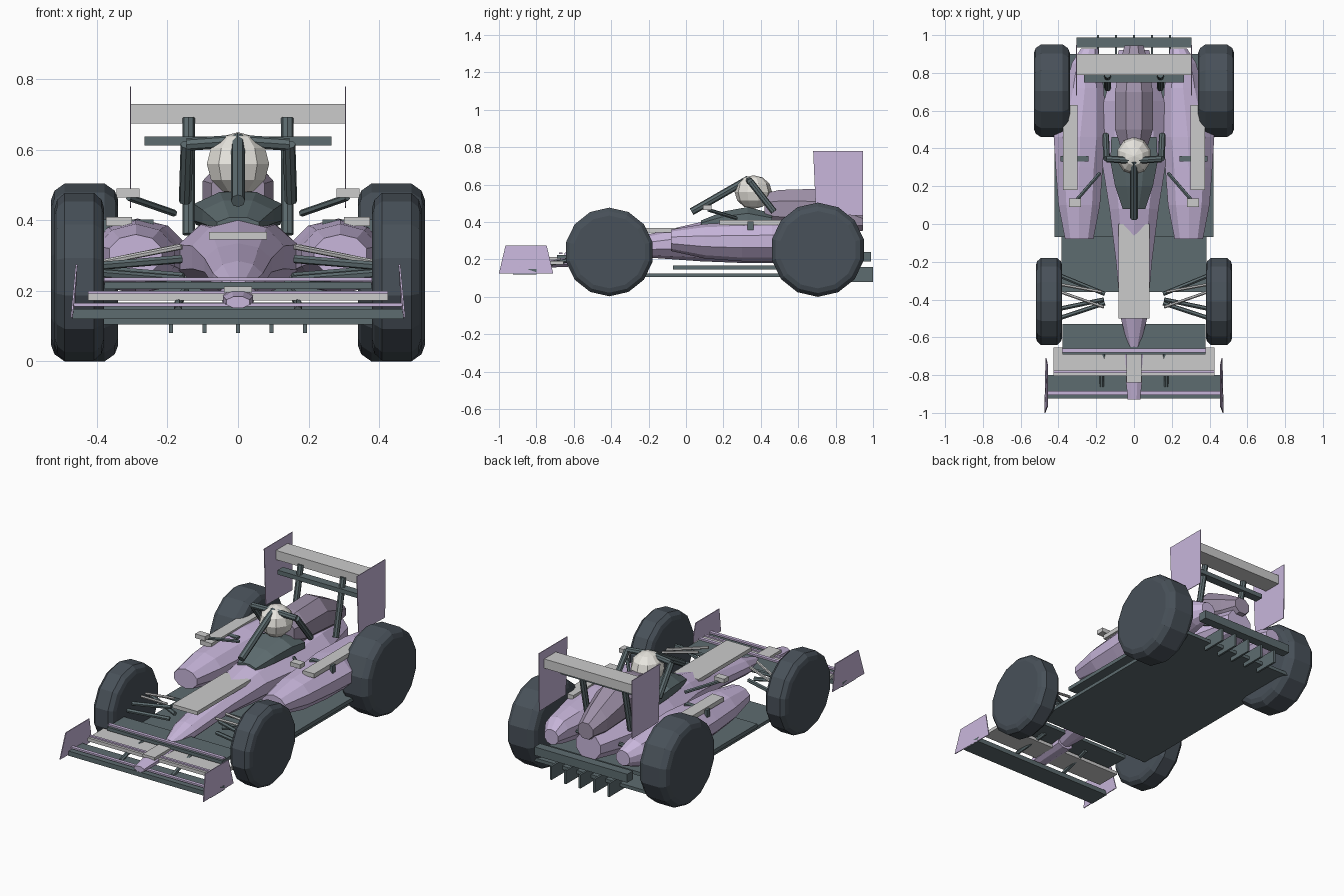
import bpy, bmesh, math
from mathutils import Vector

if "Cube" in bpy.data.objects:
    bpy.data.objects.remove(bpy.data.objects["Cube"])


def material(name, rgb):
    m = bpy.data.materials.new(name)
    m.diffuse_color = (*rgb, 1)
    m.use_nodes = True
    m.node_tree.nodes["Principled BSDF"].inputs["Base Color"].default_value = m.diffuse_color
    return m


LILAC = material("lilac", (0.58, 0.47, 0.71))
MAUVE = material("mauve", (0.34, 0.28, 0.39))
DARK = material("dark_grey", (0.11, 0.15, 0.16))
RUBBER = material("rubber", (0.065, 0.082, 0.10))
LIGHT = material("light_grey", (0.65, 0.66, 0.67))
WHITE = material("off_white", (0.80, 0.78, 0.73))


def finish(name, bm, mat, mirror=False):
    bmesh.ops.recalc_face_normals(bm, faces=bm.faces)
    me = bpy.data.meshes.new(name)
    bm.to_mesh(me)
    bm.free()
    me.materials.append(mat)
    ob = bpy.data.objects.new(name, me)
    bpy.context.collection.objects.link(ob)
    if mirror:
        ob.modifiers.new("mirror", 'MIRROR')
    return ob


def skin(bm, rings, caps=True):
    rings = [[bm.verts.new(p) for p in r] for r in rings]
    n = len(rings[0])
    for a, b in zip(rings, rings[1:]):
        for i in range(n):
            bm.faces.new((a[i], a[(i + 1) % n], b[(i + 1) % n], b[i]))
    if caps:
        bm.faces.new(rings[0])
        bm.faces.new(rings[-1])


def loft(name, sections, mat, sides=10, mirror=False):
    """sections: (y, centre x, half width, z bottom, z top)"""
    bm = bmesh.new()
    rings = []
    for y, cx, hw, z0, z1 in sections:
        ring = []
        for i in range(sides):
            a = 2 * math.pi * (i + 0.5) / sides
            ring.append((cx + hw * math.cos(a) / math.cos(math.pi / sides), y,
                         (z0 + z1) / 2 + (z1 - z0) / 2 * math.sin(a)))
        rings.append(ring)
    skin(bm, rings)
    return finish(name, bm, mat, mirror)


def box(name, x, y, z, mat, mirror=False):
    bm = bmesh.new()
    skin(bm, [[(x[0], y[0], h), (x[1], y[0], h), (x[1], y[1], h), (x[0], y[1], h)] for h in z])
    return finish(name, bm, mat, mirror)


def plate(name, pts, thick, mat):
    """side profile of (x, y, z) points thickened along x, mirrored"""
    bm = bmesh.new()
    skin(bm, [[(x + d, y, z) for x, y, z in pts] for d in (-thick / 2, thick / 2)])
    return finish(name, bm, mat, True)


def rods(name, paths, r, mat, mirror=True, sides=6):
    bm = bmesh.new()
    for path in paths:
        for a, b in zip(path, path[1:]):
            a, b = Vector(a), Vector(b)
            d = (b - a).normalized()
            u = d.orthogonal().normalized()
            v = d.cross(u)
            ang = [2 * math.pi * i / sides for i in range(sides)]
            skin(bm, [[p + r * (math.cos(t) * u + math.sin(t) * v) for t in ang] for p in (a, b)])
    return finish(name, bm, mat, mirror)


def wheel(name, x0, x1, y, z, r, sides=14):
    bm = bmesh.new()
    w = x1 - x0
    prof = [(0, .82), (.05, .92), (.2, 1), (.8, 1), (.95, .92), (1, .82)]
    rings = []
    for t, k in prof:
        ang = [2 * math.pi * i / sides for i in range(sides)]
        rings.append([(x0 + t * w, y + r * k * math.sin(a), z - r * k * math.cos(a)) for a in ang])
    skin(bm, rings)
    return finish(name, bm, RUBBER, True)


# Wheels
wheel("front_wheel", .38, .52, -.41, .24, .237)
wheel("rear_wheel", .34, .53, .705, .252, .252)

# Bodywork
loft("nose_tip", [(-.93, 0, .033, .15, .185), (-.84, 0, .042, .15, .20), (-.6, 0, .05, .16, .22)], LILAC, 8)
loft("monocoque", [(-.65, 0, .03, .17, .235), (-.5, 0, .07, .18, .285), (-.2, 0, .095, .21, .335),
                   (.08, 0, .13, .19, .40), (.33, 0, .17, .18, .41), (.65, 0, .16, .18, .42),
                   (.92, 0, .08, .22, .38)], LILAC)
loft("sidepod", [(-.08, .29, .075, .245, .36), (.1, .29, .11, .205, .39), (.3, .29, .125, .19, .40),
                 (.46, .285, .14, .19, .405), (.72, .26, .10, .20, .395), (.85, .255, .075, .22, .38),
                 (.93, .235, .045, .25, .34)], LILAC, 10, True)
loft("engine_cover", [(.42, 0, .075, .38, .56), (.5, 0, .10, .36, .58), (.7, 0, .10, .34, .587),
                      (.85, 0, .075, .33, .51), (.945, 0, .05, .35, .45)], MAUVE, 8)
loft("cockpit_surround", [(.08, 0, .06, .36, .41), (.2, 0, .10, .36, .46), (.33, 0, .125, .36, .485),
                          (.46, 0, .12, .36, .45)], DARK, 8)
box("nose_panel", (-.082, .082), (-.5, 0), (.345, .367), LIGHT)
box("nose_cap", (-.04, .04), (-.84, -.67), (.195, .212), LIGHT)
box("sidepod_panel", (.30, .375), (.18, .63), (.384, .41), LIGHT, True)
box("sidepod_fin", (.24, .39), (.33, .36), (.35, .402), DARK, True)

# Driver helmet
bm = bmesh.new()
bmesh.ops.create_uvsphere(bm, u_segments=10, v_segments=6, radius=1)
for v in bm.verts:
    v.co = (v.co.x * .093, .36 + v.co.y * .10, .56 + v.co.z * .09)
finish("helmet", bm, WHITE)

# Halo
rods("halo_centre_strut", [[(0, .03, .455), (0, .335, .63)]], .02, DARK, False, 8)
rods("halo_arm", [[(0, .335, .625), (.145, .345, .615), (.15, .47, .455)]], .018, DARK, True, 8)

# Mirrors
box("mirror", (.28, .345), (.09, .135), (.465, .49), LIGHT, True)
rods("mirror_arm", [[(.18, .27, .42), (.31, .12, .465)]], .01, DARK)

# Floor and diffuser
box("lower_floor", (-.385, .385), (-.36, .90), (.105, .125), DARK)
box("upper_floor", (-.42, .42), (-.07, .80), (.145, .167), DARK)
for i in range(5):
    x = (i - 2) * .095
    box("diffuser_fin", (x - .006, x + .006), (.85, 1.0), (.08, .16), DARK)
box("rear_beam", (-.305, .305), (.935, .988), (.19, .24), DARK)
rods("rear_suspension", [[(.12, .80, .30), (.40, .70, .26)], [(.12, .60, .28), (.40, .70, .26)]], .011, DARK)

# Rear wing
box("rear_wing_main", (-.303, .303), (.79, .90), (.675, .73), LIGHT)
box("rear_wing_lower", (-.265, .265), (.75, .80), (.612, .638), DARK)
plate("rear_endplate", [(.305, .695, .44), (.305, .945, .435), (.305, .947, .78), (.305, .68, .78)], .004, LILAC)
rods("rear_wing_pillar", [[(.14, .79, .69), (.14, .72, .36)]], .018, DARK, True, 8)

# Front wing
box("front_wing_main", (-.47, .47), (-.925, -.80), (.12, .148), DARK)
box("front_wing_flap", (-.425, .425), (-.805, -.655), (.172, .192), LIGHT)
box("front_wing_rear_flap", (-.378, .378), (-.69, -.53), (.205, .225), DARK)
box("front_trim_low", (-.47, .47), (-.905, -.885), (.155, .165), LILAC)
box("front_trim_mid", (-.425, .425), (-.79, -.775), (.19, .20), LILAC)
box("front_trim_high", (-.38, .38), (-.68, -.66), (.228, .238), LILAC)
plate("front_endplate", [(.472, -1.0, .125), (.466, -.71, .125), (.458, -.745, .275), (.458, -.965, .275)],
      .005, LILAC)
rods("front_wing_strut", [[(.17, -.86, .145), (.17, -.80, .165), (.15, -.60, .20)]], .012, DARK)

# Front suspension
rods("upper_wishbone", [[(.39, -.36, .28), (.16, -.44, .325)], [(.39, -.32, .28), (.17, -.36, .325)]], .008, LIGHT)
rods("lower_wishbone", [[(.40, -.50, .25), (.155, -.42, .23)], [(.40, -.27, .26), (.155, -.37, .24)],
                        [(.40, -.45, .27), (.16, -.40, .29)]], .012, DARK)
